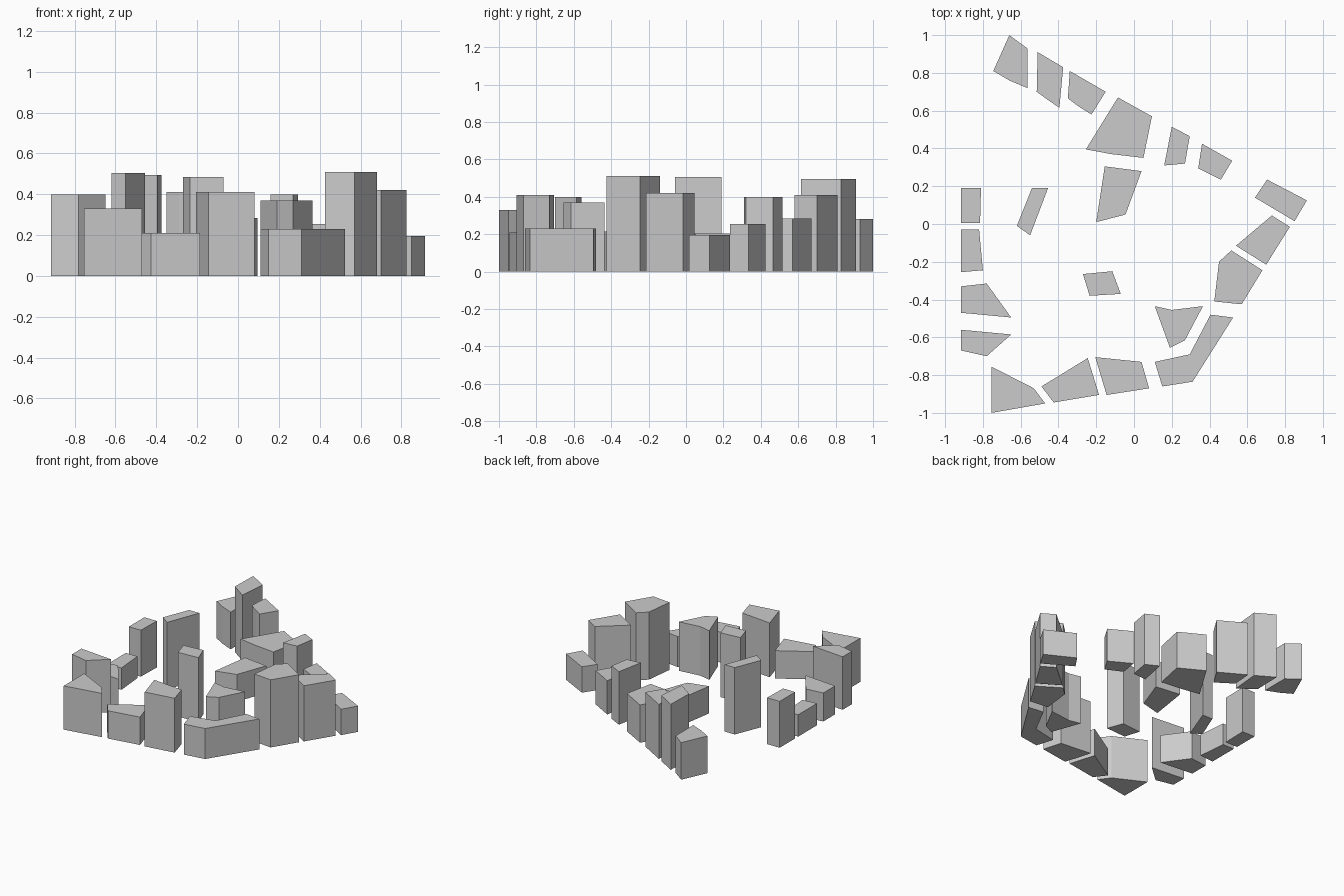
import bpy
import bmesh

# Remove only the default cube
default_cube = bpy.data.objects.get("Cube")
if default_cube:
    bpy.data.objects.remove(default_cube, do_unlink=True)

# One plain grey for every building
GREY = (0.6, 0.6, 0.6, 1.0)
grey = bpy.data.materials.new("light_grey")
grey.use_nodes = True
grey.diffuse_color = GREY
for node in grey.node_tree.nodes:
    if node.type == "BSDF_PRINCIPLED":
        node.inputs["Base Color"].default_value = GREY
        node.inputs["Roughness"].default_value = 0.8


def building(name, height, *footprint):
    """Extrude a ground footprint straight up into a closed flat-roofed block."""
    bm = bmesh.new()
    base = bm.faces.new([bm.verts.new((x, y, 0)) for x, y in footprint])
    extruded = bmesh.ops.extrude_face_region(bm, geom=[base], use_keep_orig=True)
    roof_verts = [v for v in extruded["geom"] if isinstance(v, bmesh.types.BMVert)]
    bmesh.ops.translate(bm, vec=(0, 0, height), verts=roof_verts)
    bmesh.ops.recalc_face_normals(bm, faces=bm.faces)
    mesh = bpy.data.meshes.new(name)
    bm.to_mesh(mesh)
    bm.free()
    mesh.materials.append(grey)
    block = bpy.data.objects.new(name, mesh)
    bpy.context.scene.collection.objects.link(block)
    return block


# Back row, running diagonally from the far right corner
building("back_row_end_block", .28,
         (-.66, 1), (-.565, .93), (-.565, .72), (-.66, .76), (-.745, .81))
building("back_row_tower", .495,
         (-.51, .91), (-.375, .83), (-.395, .615), (-.46, .66), (-.515, .7))
building("back_row_tall_block", .41,
         (-.34, .81), (-.15, .7), (-.225, .58), (-.29, .62), (-.35, .665))
building("back_row_wide_block", .285,
         (-.085, .67), (.095, .57), (.05, .35), (-.12, .37), (-.255, .395))
building("back_row_narrow_block", .4,
         (.2, .515), (.295, .465), (.27, .32), (.16, .31))
building("back_row_low_block", .255,
         (.36, .425), (.52, .335), (.46, .235), (.34, .295))

# Left side row
building("left_row_low_block", .195,
         (.705, .235), (.915, .125), (.85, .015), (.64, .14))
building("left_row_tall_block", .42,
         (.73, .045), (.825, -.015), (.7, -.215), (.54, -.115))
building("left_row_tower", .51,
         (.515, -.14), (.68, -.245), (.57, -.425), (.425, -.41), (.45, -.2))

# Front row, with an angled corner block at its left end
building("front_row_corner_block", .23,
         (.405, -.48), (.525, -.495), (.31, -.835),
         (.15, -.86), (.11, -.73), (.295, -.69))
building("front_row_tall_block", .41,
         (-.205, -.705), (.04, -.73), (.08, -.87), (-.145, -.905))
building("front_row_low_block", .21,
         (-.245, -.71), (-.185, -.905), (-.425, -.945), (-.49, -.86))
building("front_row_end_block", .33,
         (-.755, -.755), (-.53, -.87), (-.47, -.95), (-.755, -1))

# Right side row
building("right_row_tall_block", .4,
         (-.915, -.56), (-.65, -.585), (-.78, -.7), (-.915, -.67))
building("right_row_wedge_block", .215,
         (-.915, -.33), (-.78, -.315), (-.65, -.495), (-.915, -.47))
building("right_row_low_block", .165,
         (-.915, -.03), (-.82, -.03), (-.8, -.245), (-.915, -.255))
building("right_row_back_block", .35,
         (-.915, .19), (-.81, .19), (-.815, .005), (-.915, .005))

# Freestanding blocks inside the ring
building("inner_slab_tower", .505,
         (-.54, .19), (-.455, .19), (-.55, -.06), (-.62, -.01))
building("inner_low_block", .205,
         (-.155, .305), (.04, .28), (-.045, .05), (-.2, .01))
building("inner_small_tower", .485,
         (-.27, -.265), (-.115, -.25), (-.07, -.37), (-.235, -.38))
building("inner_pointed_block", .37,
         (.11, -.435), (.2, -.455), (.365, -.435), (.27, -.615), (.19, -.655))
